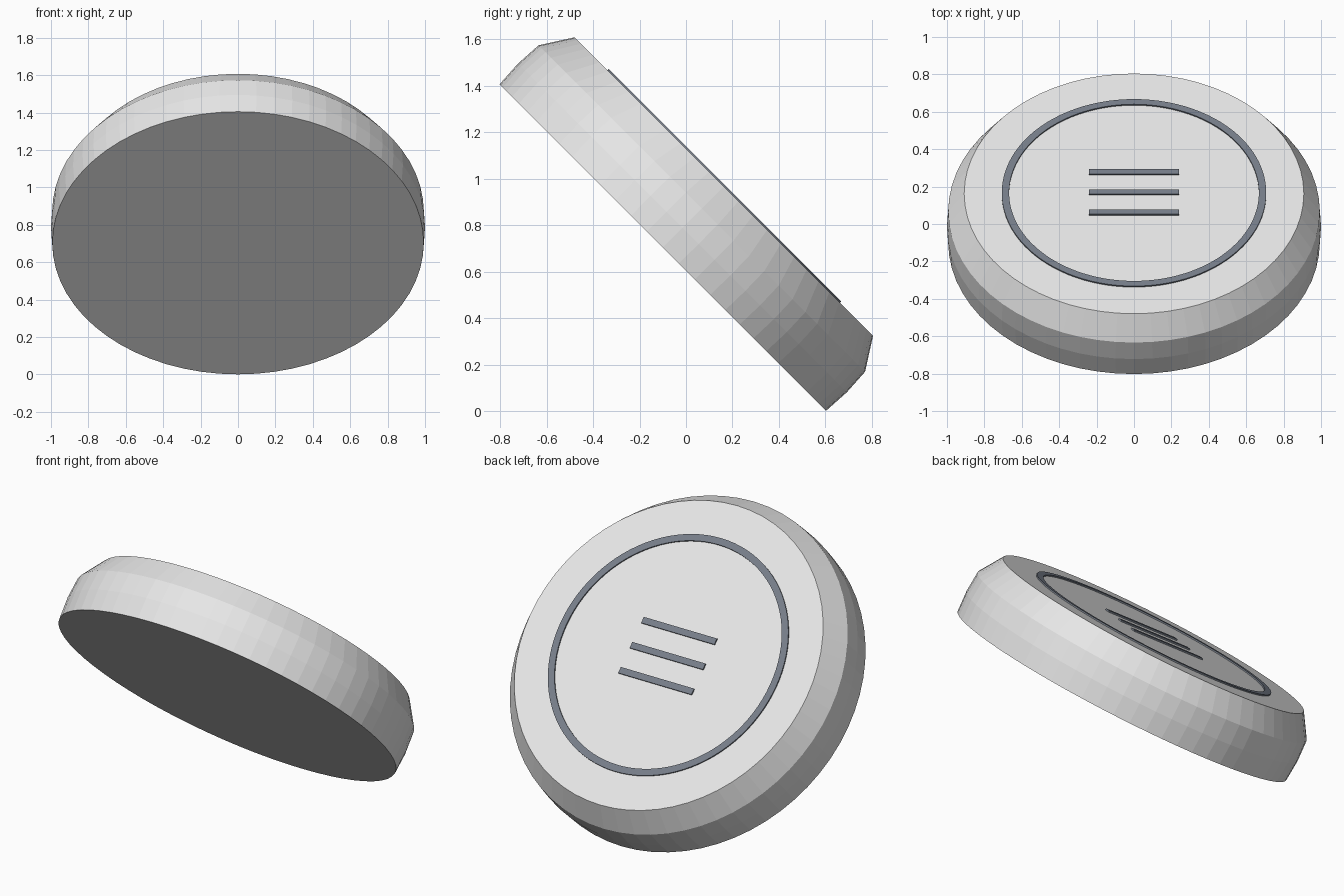
import bpy, bmesh, math
from mathutils import Matrix

if "Cube" in bpy.data.objects:
    bpy.data.objects.remove(bpy.data.objects["Cube"])

# Disc leans back 45 degrees; origin is the centre of its underside
PLACE = Matrix.Translation((0, -0.1, 0.703)) @ Matrix.Rotation(math.radians(-45), 4, "X")
TOP = 0.371


def material(name, color):
    mat = bpy.data.materials.new(name)
    mat.use_nodes = True
    mat.diffuse_color = color
    mat.node_tree.nodes["Principled BSDF"].inputs["Base Color"].default_value = color
    return mat


def add_object(name, bm, mat):
    bmesh.ops.recalc_face_normals(bm, faces=bm.faces)
    mesh = bpy.data.meshes.new(name)
    bm.to_mesh(mesh)
    bm.free()
    mesh.materials.append(mat)
    obj = bpy.data.objects.new(name, mesh)
    obj.matrix_world = PLACE
    bpy.context.collection.objects.link(obj)
    return obj


def lathe(name, profile, segments, mat, closed=False):
    """Turn (radius, height) points about the disc axis."""
    bm = bmesh.new()
    rings = []
    for radius, height in profile:
        angles = [2 * math.pi * i / segments for i in range(segments)]
        rings.append([bm.verts.new((radius * math.cos(a), radius * math.sin(a), height))
                      for a in angles])
    pairs = list(zip(rings, rings[1:]))
    if closed:
        pairs.append((rings[-1], rings[0]))
    else:
        bm.faces.new(rings[0])
        bm.faces.new(rings[-1])
    for low, high in pairs:
        for i in range(segments):
            j = (i + 1) % segments
            bm.faces.new((low[i], low[j], high[j], high[i]))
    return add_object(name, bm, mat)


light_grey = material("light grey", (0.8, 0.8, 0.8, 1))
slate = material("slate grey", (0.184, 0.209, 0.254, 1))

# Body with slightly bulged side and bevelled rim
lathe("disc_body", [(0.993, 0), (1.0, 0.12), (0.993, 0.238), (0.908, TOP)], 64, light_grey)

# Thin ring on the face
low, high = TOP - 0.001, TOP + 0.008
lathe("face_ring", [(0.668, low), (0.707, low), (0.707, high), (0.668, high)],
      96, slate, closed=True)

# Three parallel bars in the middle of the face
for label, y in (("lower", -0.152), ("middle", 0), ("upper", 0.152)):
    bm = bmesh.new()
    bmesh.ops.create_cube(bm, size=1, matrix=Matrix.Translation((0, y + 0.006, TOP + 0.004))
                          @ Matrix.Diagonal((0.48, 0.036, 0.009, 1)))
    add_object(label + "_bar", bm, slate)
